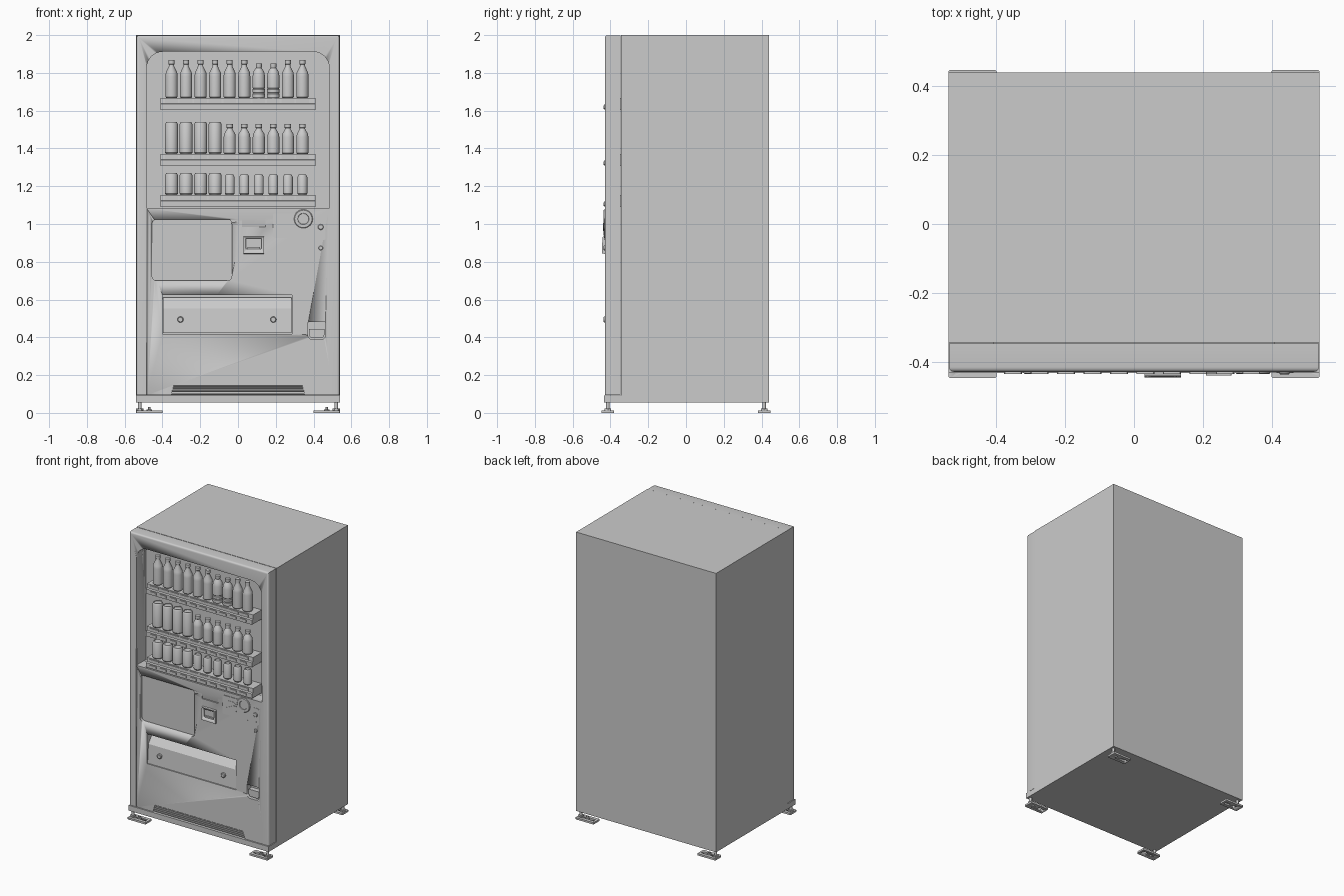
import bpy, bmesh
from math import radians, pi, cos, sin

if "Cube" in bpy.data.objects:
    bpy.data.objects.remove(bpy.data.objects["Cube"])


def finish(name, bm, smooth=True):
    bmesh.ops.remove_doubles(bm, verts=bm.verts, dist=1e-6)
    bmesh.ops.recalc_face_normals(bm, faces=bm.faces)
    me = bpy.data.meshes.new(name)
    bm.to_mesh(me)
    bm.free()
    if smooth:
        me.polygons.foreach_set("use_smooth", [True] * len(me.polygons))
        me.set_sharp_from_angle(angle=radians(30))
    ob = bpy.data.objects.new(name, me)
    bpy.context.collection.objects.link(ob)
    return ob


def extrude(name, pts, a, b, axis='y'):
    """Extrude a 2D outline along an axis from a to b."""
    put = {'x': lambda p, t: (t, p[0], p[1]),
           'y': lambda p, t: (p[0], t, p[1]),
           'z': lambda p, t: (p[0], p[1], t)}[axis]
    bm = bmesh.new()
    lo = [bm.verts.new(put(p, a)) for p in pts]
    hi = [bm.verts.new(put(p, b)) for p in pts]
    bm.faces.new(lo)
    bm.faces.new(hi)
    n = len(pts)
    for i in range(n):
        j = (i + 1) % n
        bm.faces.new((lo[i], lo[j], hi[j], hi[i]))
    return finish(name, bm)


def rect(x0, x1, z0, z1, bottom=0, top=0, seg=6):
    """Rectangle outline with rounded bottom and top corners."""
    pts = []
    for sx, sz, r, start in ((0, 0, bottom, 180), (1, 0, bottom, 270),
                             (1, 1, top, 0), (0, 1, top, 90)):
        cx = x1 - r if sx else x0 + r
        cz = z1 - r if sz else z0 + r
        for k in range(seg + 1 if r else 1):
            a = radians(start + 90 * k / seg)
            pts.append((cx + r * cos(a), cz + r * sin(a)))
    return pts


def box(name, x0, x1, y0, y1, z0, z1):
    return extrude(name, rect(x0, x1, z0, z1), y0, y1)


def lathe(name, profile, loc, segs=24, forward=False):
    """Spin an (r, h) profile around z, or around -y when forward."""
    bm = bmesh.new()
    vs = [bm.verts.new((r, 0, h)) for r, h in profile]
    es = [bm.edges.new(e) for e in zip(vs, vs[1:])]
    bmesh.ops.spin(bm, geom=vs + es, cent=(0, 0, 0), axis=(0, 0, 1),
                   angle=2 * pi, steps=segs, use_duplicate=False)
    ob = finish(name, bm)
    ob.location = loc
    if forward:
        ob.rotation_euler.x = pi / 2
    return ob


def cut(target, cutters):
    for c in cutters:
        m = target.modifiers.new("cut", 'BOOLEAN')
        m.object, m.solver = c, 'EXACT'
        bpy.context.view_layer.objects.active = target
        bpy.ops.object.modifier_apply(modifier=m.name)


def remove(cutters):
    for c in cutters:
        bpy.data.objects.remove(c)


FRONT = -0.43

# Cabinet with the kick strip under the door
cabinet = extrude("cabinet", [(-0.434, 0.055), (0.44, 0.055), (0.44, 2.0), (-0.345, 2.0),
                              (-0.345, 0.092), (-0.434, 0.092)], -0.54, 0.54, 'x')

# Door with rounded front edges
bm = bmesh.new()
bmesh.ops.create_cube(bm, size=1)
for v in bm.verts:
    v.co = (v.co.x * 1.076, FRONT if v.co.y < 0 else -0.347, 0.095 if v.co.z < 0 else 1.999)
edges = [e for e in bm.edges if all(v.co.y < -0.4 for v in e.verts)
         and max(v.co.z for v in e.verts) > 1]
bmesh.ops.bevel(bm, geom=edges, offset=0.014, segments=4, profile=0.5, affect='EDGES')
door = finish("door", bm)

# Display window, through the door into the cabinet
window = [extrude("window_cutter", rect(-0.483, 0.483, 1.082, 1.912, 0, 0.085, 10), -0.6, -0.325)]
cut(cabinet, window)
holes = window + [
    extrude("poster_cutter", rect(-0.455, -0.033, 0.70, 1.025, 0.025, 0.025), -0.6, -0.408),
    box("dispenser_cutter", -0.40, 0.287, -0.6, -0.352, 0.418, 0.625),
    extrude("coin_return_cutter", rect(0.37, 0.463, 0.388, 0.48, 0.025, 0.004), -0.6, -0.385),
    extrude("vent_cutter", [(-0.37, 0.05), (0.37, 0.05), (0.34, 0.145), (-0.34, 0.145)], -0.6, -0.395),
    extrude("label_cutter", [(FRONT - 0.01, 1.026), (FRONT - 0.01, 0.985), (FRONT + 0.008, 0.985),
                             (FRONT - 0.0005, 1.026)], 0.022, 0.145, 'x'),
    box("seam_cutter_left", -0.485, -0.481, -0.6, FRONT + 0.004, 0.05, 1.2),
    box("seam_cutter_right", 0.481, 0.485, -0.6, FRONT + 0.004, 0.05, 1.2)]
cut(door, holes)
remove(holes)

# Shelves with price tags and selection buttons
XS = [-0.352 + 0.077 * i for i in range(10)]
SHELVES = (1.667, 1.37, 1.153)
for s, z in enumerate(SHELVES):
    extrude(f"shelf_{s}", [(-0.325, z), (-0.418, z), (-0.42, z - 0.028), (-0.431, z - 0.032),
                           (-0.431, z - 0.064), (-0.325, z - 0.064)], -0.41, 0.41, 'x')
    for i, x in enumerate(XS):
        box(f"price_tag_{s}_{i}", x - 0.034, x + 0.034, -0.423, -0.41, z - 0.026, z - 0.006)
        extrude(f"select_button_{s}_{i}", rect(x - 0.026, x + 0.026, z - 0.057, z - 0.039, 0.005, 0.005, 3),
                -0.437, -0.425)

# Drinks
TALL = [(0, 0), (0.027, 0), (0.032, 0.006), (0.032, 0.115), (0.03, 0.135), (0.014, 0.168),
        (0.014, 0.178), (0.016, 0.18), (0.016, 0.2), (0, 0.2)]
RIBBED = [(0, 0), (0.03, 0), (0.033, 0.005), (0.033, 0.022), (0.03, 0.026), (0.033, 0.03),
          (0.033, 0.046), (0.03, 0.05), (0.033, 0.054), (0.033, 0.115), (0.028, 0.14),
          (0.015, 0.16), (0.016, 0.163), (0.016, 0.183), (0, 0.183)]
SHORT = [(0, 0), (0.027, 0), (0.032, 0.006), (0.032, 0.09), (0.029, 0.108), (0.015, 0.132),
         (0.015, 0.138), (0.017, 0.14), (0.017, 0.16), (0, 0.16)]


def can(r, h):
    return [(0, 0), (r - 0.006, 0), (r, 0.008), (r, h - 0.012), (r - 0.006, h),
            (r - 0.009, h), (r - 0.01, h - 0.004), (0, h - 0.004)]


for i, x in enumerate(XS):
    rows = (RIBBED if i in (6, 7) else TALL,
            can(0.034, 0.17) if i < 4 else SHORT,
            can(0.034, 0.117) if i < 4 else can(0.026, 0.108))
    for s, prof in enumerate(rows):
        lathe(f"drink_{s}_{i}", prof, (x, -0.38, SHELVES[s]))

# Dispenser flap with two knobs
extrude("dispenser_flap", [(-0.352, 0.612), (-0.375, 0.612), (-0.42, 0.553), (-0.429, 0.422),
                           (-0.352, 0.422)], -0.397, 0.284, 'x')
KNOB = [(0.016, 0), (0.016, 0.010), (0.012, 0.014), (0, 0.014)]
for n, x in (("left", -0.305), ("right", 0.187)):
    lathe("flap_knob_" + n, KNOB, (x, -0.423, 0.494), 20, True)

# Coin return cup
extrude("coin_return_cup", rect(0.376, 0.457, 0.396, 0.445, 0.02, 0), -0.42, -0.385)

# Bottom vent slats
for i in range(4):
    z = 0.098 + 0.012 * i
    w = 0.362 - 0.004 * i
    extrude(f"vent_slat_{i}", [(-0.425, z), (-0.425, z + 0.006), (-0.39, z + 0.009), (-0.39, z + 0.003)],
            -w, w, 'x')

# Banknote unit with a hollow mouth
note = extrude("banknote_unit", [(-0.42, 0.937), (-0.442, 0.932), (-0.446, 0.845), (-0.42, 0.84)],
               0.03, 0.137, 'x')
mouth = [extrude("mouth_cutter", rect(0.043, 0.124, 0.868, 0.924, 0.004, 0.004, 3), -0.6, -0.432)]
cut(note, mouth)
remove(mouth)
box("banknote_lip", 0.05, 0.117, -0.443, -0.43, 0.868, 0.877)

# Coin panel, coin dial and return lever
extrude("coin_panel", rect(0.185, 0.38, 0.927, 1.056, 0.008, 0.008, 4), -0.434, -0.42)
lathe("coin_dial", [(0.05, 0), (0.05, 0.012), (0.046, 0.016), (0.03, 0.016), (0.027, 0.011), (0, 0.011)],
      (0.346, -0.421, 1.027), 32, True)
box("coin_slot", 0.343, 0.349, -0.435, -0.43, 1.01, 1.044)
extrude("lever_plate", rect(0.2, 0.292, 0.94, 1.028, 0.035, 0.03), -0.436, -0.43)
lever = extrude("return_lever", rect(-0.04, 0.04, -0.007, 0.007, 0.006, 0.006, 3), -0.44, -0.43)
lever.location = (0.247, 0, 0.985)
lever.rotation_euler.y = radians(-25)

# Locks
extrude("lock_plate", rect(0.414, 0.464, 0.915, 1.03, 0.01, 0.01, 4), -0.432, -0.42)
for n, z, r in (("upper", 0.984, 0.015), ("lower", 0.873, 0.012)):
    lathe("lock_" + n, [(r, 0), (r, 0.014), (r * 0.8, 0.017), (0, 0.017)], (0.438, -0.421, z), 20, True)
lathe("indicator", [(0.006, 0), (0.006, 0.013), (0, 0.013)], (0.438, -0.421, 0.935), 12, True)

# Four levelling feet
for ny, sy in (("front", -1), ("back", 1)):
    for nx, sx in (("left", -1), ("right", 1)):
        tag = f"{ny}_{nx}"
        xs = sorted((sx * 0.40, sx * 0.54))
        ys = sorted((sy * 0.38, sy * 0.448))
        plate = extrude("foot_plate_" + tag, rect(*xs, *ys, 0.006, 0.006, 3), 0, 0.013, 'z')
        sl = sorted((sx * 0.415, sx * 0.495))
        slot = [extrude("slot_cutter", rect(*sl, sy * 0.414 - 0.011, sy * 0.414 + 0.011, 0.01, 0.01),
                        -0.1, 0.1, 'z')]
        cut(plate, slot)
        remove(slot)
        lathe("foot_bolt_" + tag, [(0, 0.002), (0.009, 0.002), (0.009, 0.06), (0, 0.06)],
              (sx * 0.52, sy * 0.414, 0), 16)
        lathe("foot_nut_" + tag, [(0, 0.013), (0.019, 0.013), (0.019, 0.022), (0, 0.022)],
              (sx * 0.52, sy * 0.414, 0), 6)
        lathe("anchor_bolt_" + tag, [(0, 0.004), (0.014, 0.004), (0.014, 0.018), (0.006, 0.018),
                                     (0.006, 0.03), (0, 0.03)], (sx * 0.47, sy * 0.414, 0), 12)
